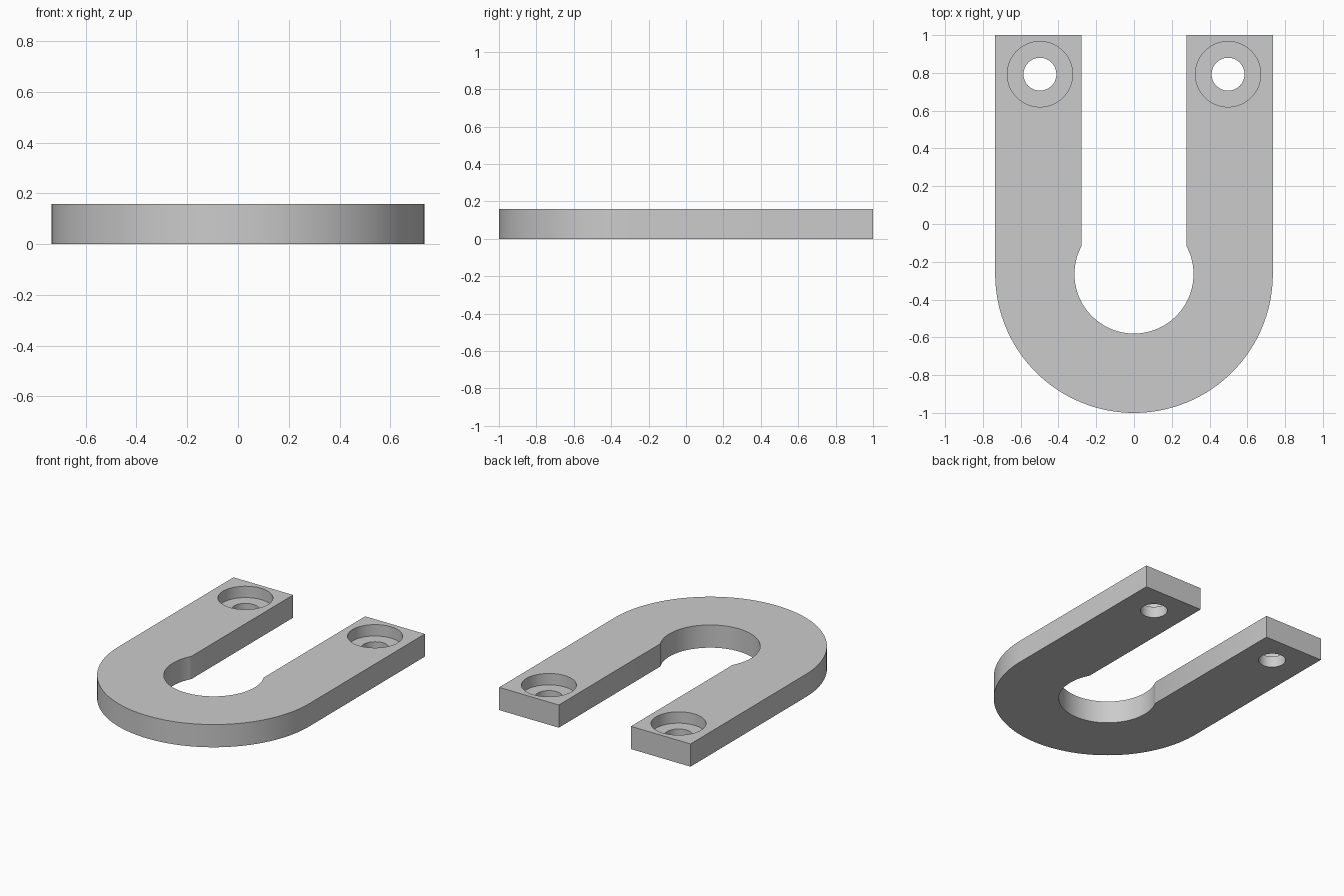
import bpy
import bmesh
from math import acos, cos, pi, radians, sin

cube = bpy.data.objects.get("Cube")
if cube:
    bpy.data.objects.remove(cube, do_unlink=True)

THICK = 0.158
OUTER_R = 0.735
BEND_Y = OUTER_R - 1.0      # centre of the bend
BORE_R = 0.315              # round opening in the bend
SLOT_HALF = 0.277           # half the gap between the arms
HOLE_X, HOLE_Y = 0.498, 0.793

grey = bpy.data.materials.new("plain grey")
grey.use_nodes = True
colour = (0.6, 0.6, 0.6, 1.0)
grey.diffuse_color = colour
grey.node_tree.nodes["Principled BSDF"].inputs["Base Color"].default_value = colour


def arc(radius, start, end, steps):
    angles = [start + (end - start) * i / steps for i in range(steps + 1)]
    return [(radius * cos(a), BEND_Y + radius * sin(a)) for a in angles]


def extrude_outline(name, outline, height):
    bm = bmesh.new()
    face = bm.faces.new([bm.verts.new((x, y, 0)) for x, y in outline])
    result = bmesh.ops.extrude_face_region(bm, geom=[face])
    top = [v for v in result["geom"] if isinstance(v, bmesh.types.BMVert)]
    bmesh.ops.translate(bm, verts=top, vec=(0, 0, height))
    bmesh.ops.recalc_face_normals(bm, faces=bm.faces)
    mesh = bpy.data.meshes.new(name)
    bm.to_mesh(mesh)
    bm.free()
    obj = bpy.data.objects.new(name, mesh)
    bpy.context.collection.objects.link(obj)
    return obj


def cut_cylinder(target, x, y, radius, bottom, top):
    bpy.ops.mesh.primitive_cylinder_add(
        vertices=64, radius=radius, depth=top - bottom,
        location=(x, y, (top + bottom) / 2))
    cutter = bpy.context.object
    cutter.name = "hole_cutter"
    cutter.hide_render = True
    mod = target.modifiers.new("hole", "BOOLEAN")
    mod.operation = "DIFFERENCE"
    mod.solver = "EXACT"
    mod.object = cutter
    bpy.context.view_layer.objects.active = target
    bpy.ops.object.modifier_apply(modifier=mod.name)
    bpy.data.objects.remove(cutter, do_unlink=True)


# U-shaped plate: outer bend, arm ends, then the keyhole-shaped gap
neck = acos(SLOT_HALF / BORE_R)
outline = [(-OUTER_R, 1.0)]
outline += arc(OUTER_R, -pi, 0, 72)
outline += [(OUTER_R, 1.0), (SLOT_HALF, 1.0)]
outline += arc(BORE_R, neck, -pi - neck, 72)
outline += [(-SLOT_HALF, 1.0)]
plate = extrude_outline("u_shaped_plate", outline, THICK)
plate.data.materials.append(grey)

# Counterbored screw hole near the end of each arm
for side in (-1, 1):
    cut_cylinder(plate, side * HOLE_X, HOLE_Y, 0.173, THICK / 2, THICK + 0.1)
    cut_cylinder(plate, side * HOLE_X, HOLE_Y, 0.087, -0.1, THICK + 0.1)

bpy.ops.object.select_all(action="DESELECT")
plate.select_set(True)
bpy.context.view_layer.objects.active = plate
bpy.ops.object.shade_smooth_by_angle(angle=radians(30))
